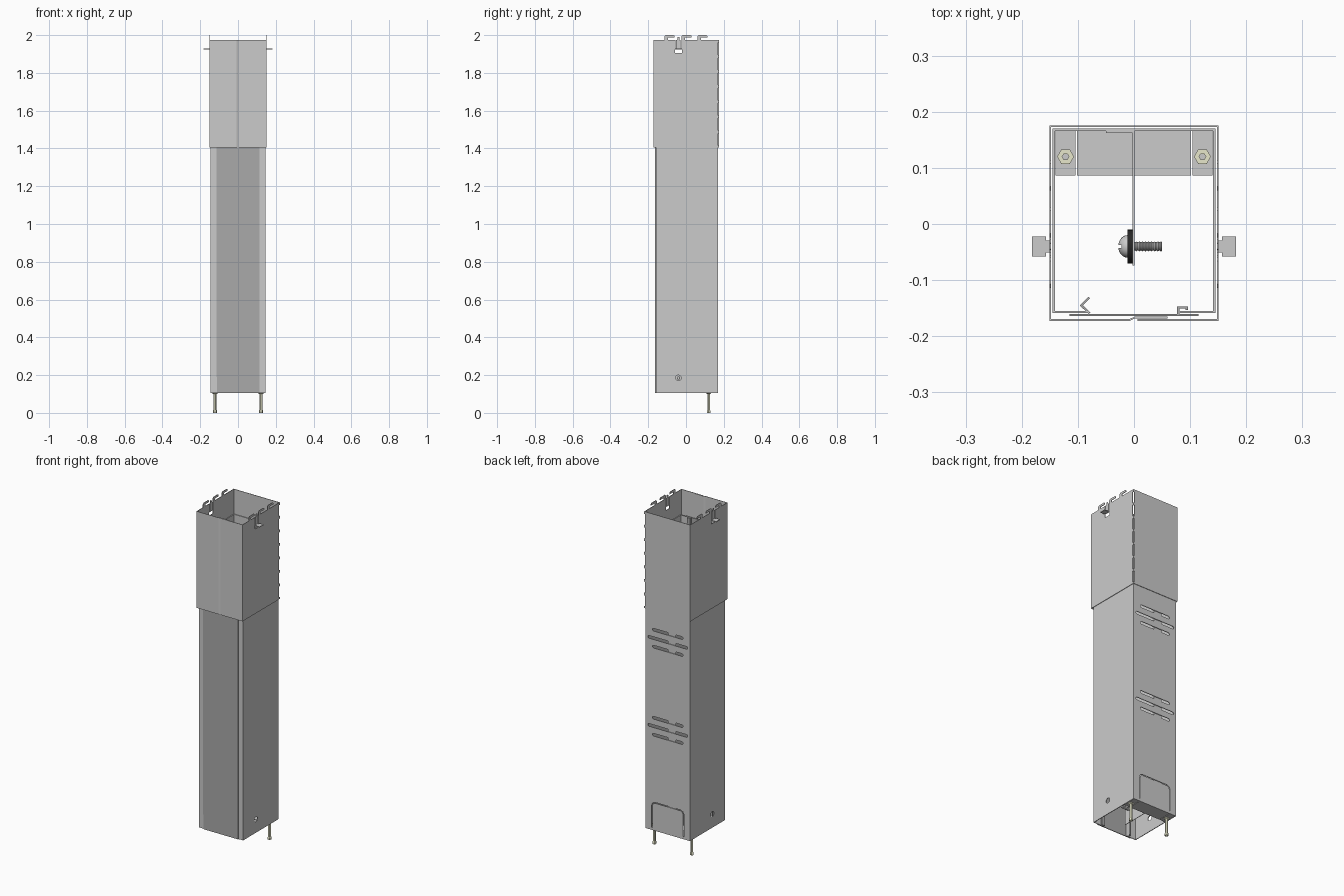
import bpy, bmesh, math
from mathutils import Matrix, Vector

if "Cube" in bpy.data.objects:
    bpy.data.objects.remove(bpy.data.objects["Cube"])


def material(name, rgb):
    m = bpy.data.materials.new(name)
    m.diffuse_color = (*rgb, 1)
    m.use_nodes = True
    m.node_tree.nodes["Principled BSDF"].inputs["Base Color"].default_value = m.diffuse_color
    return m


DARK = material("dark_grey", (0.4, 0.4, 0.4))
BLACK = material("black", (0.02, 0.02, 0.02))
ZINC = material("pale_zinc", (0.8, 0.8, 0.6))


def finish(name, bm, mat=None):
    bmesh.ops.recalc_face_normals(bm, faces=bm.faces)
    me = bpy.data.meshes.new(name)
    bm.to_mesh(me)
    bm.free()
    ob = bpy.data.objects.new(name, me)
    bpy.context.collection.objects.link(ob)
    if mat:
        me.materials.append(mat)
    return ob


def prism(name, pts, depth, matrix=Matrix(), mat=None):
    """Closed 2D outline extruded along local z."""
    bm = bmesh.new()
    f = bm.faces.new([bm.verts.new((x, y, 0)) for x, y in pts])
    r = bmesh.ops.extrude_face_region(bm, geom=[f])
    vs = [v for v in r["geom"] if isinstance(v, bmesh.types.BMVert)]
    bmesh.ops.translate(bm, verts=vs, vec=(0, 0, depth))
    bm.transform(matrix)
    return finish(name, bm, mat)


def ribbon(pts, t):
    """Outline of a bent sheet of thickness t, mitred at each bend."""
    p = [Vector(q) for q in pts]
    left, right = [], []
    for i, q in enumerate(p):
        ns = []
        for a, b in ((i - 1, i), (i, i + 1)):
            if a >= 0 and b < len(p):
                d = (p[b] - p[a]).normalized()
                ns.append(Vector((-d.y, d.x)))
        n = sum(ns, Vector((0, 0))).normalized()
        o = n * (t / 2 / n.dot(ns[0]))
        left.append(tuple(q + o))
        right.append(tuple(q - o))
    return left + right[::-1]


def sheet(name, pts, t, z0, z1, mat=None):
    return prism(name, ribbon(pts, t), z1 - z0, Matrix.Translation((0, 0, z0)), mat)


def box(name, x0, x1, y0, y1, z0, z1, mat=None):
    return prism(name, [(x0, y0), (x1, y0), (x1, y1), (x0, y1)], z1 - z0,
                 Matrix.Translation((0, 0, z0)), mat)


def lathe(name, prof, n, matrix, mat=None, closed=False):
    """Profile of (radius, height) revolved around local z."""
    bm = bmesh.new()
    vs = [bm.verts.new((r, 0, z)) for r, z in prof]
    es = [bm.edges.new(e) for e in zip(vs, vs[1:] + (vs[:1] if closed else []))]
    bmesh.ops.spin(bm, geom=vs + es, cent=(0, 0, 0), axis=(0, 0, 1),
                   angle=math.tau, steps=n, use_merge=False)
    bmesh.ops.remove_doubles(bm, verts=bm.verts, dist=1e-6)
    bm.transform(matrix)
    return finish(name, bm, mat)


def cut(ob, cutters):
    for c in cutters:
        m = ob.modifiers.new("cut", 'BOOLEAN')
        m.operation, m.solver, m.object = 'DIFFERENCE', 'EXACT', c
    dg = bpy.context.evaluated_depsgraph_get()
    me = bpy.data.meshes.new_from_object(ob.evaluated_get(dg))
    ob.modifiers.clear()
    ob.data = me
    for c in cutters:
        bpy.data.objects.remove(c)


XZ = Matrix.Rotation(math.pi / 2, 4, 'X')                      # outline (x, z), depth towards -y
YZ = Matrix(((0, 0, 1, 0), (1, 0, 0, 0), (0, 1, 0, 0), (0, 0, 0, 1)))  # outline (y, z), depth +x
T = 0.004
BOT, TOP = 0.105, 1.83
SY = -0.04                                                     # line of screw, side holes, side tabs


def slot(half, z, r=0.008):
    pts = [(s * (half - r + r * math.sin(a)), z + s * r * math.cos(a))
           for s in (1, -1) for a in [math.pi * k / 6 for k in range(7)]]
    return prism("cutter", pts, 0.04, Matrix.Translation((0, 0.19, 0)) @ XZ)


# Inner channel with front lips, slots, side holes and tab outline in the back
channel = sheet("inner_channel", [(-0.08, -0.157), (-0.143, -0.157), (-0.143, 0.168),
                                  (0.143, 0.168), (0.143, -0.157), (0.08, -0.157)], T, BOT, TOP)
cutters = [slot(h, zc + dz) for zc in (0.72, 1.24, 1.72)
           for h, dz in ((0.10, 0.05), (0.13, 0), (0.10, -0.05))]
ring = [(0.015 * math.cos(a) + SY, 0.015 * math.sin(a) + 0.185)
        for a in [math.tau * k / 16 for k in range(16)]]
cutters.append(prism("cutter", ring, 0.4, Matrix.Translation((-0.2, 0, 0)) @ YZ))
outline = [(-0.103, 0.12), (-0.103, 0.25), (-0.097, 0.264), (-0.083, 0.27),
           (0.083, 0.27), (0.097, 0.264), (0.103, 0.25), (0.103, 0.12)]
cutters.append(prism("cutter", ribbon(outline, 0.005), 0.04,
                     Matrix.Translation((0, 0.19, 0)) @ XZ))
cut(channel, cutters)

# Snap-on front cover with its two inner hooks
cover = box("front_cover", -0.115, 0.115, -0.164, -0.160, BOT, TOP, DARK)
cut(cover, [box("cutter", -0.12, -0.111, -0.2, -0.1, 0.1, 0.19)])
sheet("cover_hook_left", [(-0.079, -0.159), (-0.094, -0.145), (-0.080, -0.131)], T, BOT, TOP, DARK)
sheet("cover_hook_right", [(0.079, -0.160), (0.079, -0.149), (0.094, -0.149), (0.094, -0.153)],
      T, BOT, TOP, DARK)

# Upper sleeve with lapped front seam and perforated back corner
sleeve = sheet("upper_sleeve", [(0.006, -0.171), (0.149, -0.171), (0.149, 0.174), (-0.149, 0.174),
                                (-0.149, -0.171), (-0.008, -0.171), (0.002, -0.1665),
                                (0.06, -0.1665)], 0.003, 1.405, 1.975)
cutters = [box("cutter", 0.144, 0.16, 0.169, 0.18, 1.415 + 0.08 * k, 1.48 + 0.08 * k)
           for k in range(7)]
cutters.append(box("cutter", -0.2, 0.2, SY - 0.018, SY + 0.018, 1.905, 1.925))
cutters += [box("cutter", -0.2, 0.2, y - 0.002, y + 0.002, 1.92, 1.98)
            for y in (SY - 0.014, SY + 0.014)]
cut(sleeve, cutters)

# Hooks on the sleeve rim and outward side tabs
for side, s in (("right", 1), ("left", -1)):
    x0 = 0.1475 if s > 0 else -0.1505
    place = Matrix.Translation((x0, 0, 0)) @ YZ
    for k, y in enumerate((-0.114, -0.024, 0.06)):
        prism(f"rim_hook_{side}_{k}",
              [(y, 1.973), (y, 1.993), (y + 0.007, 2.0), (y + 0.048, 2.0), (y + 0.054, 1.995),
               (y + 0.054, 1.987), (y + 0.02, 1.987), (y + 0.02, 1.973)], 0.003, place)
    prism(f"tab_stem_{side}", [(SY - 0.011, 1.925), (SY + 0.011, 1.925),
                               (SY + 0.005, 1.99), (SY - 0.005, 1.99)], 0.003, place)
    prism(f"side_tab_{side}",
          [(s * 0.149, SY - 0.011), (s * 0.157, SY - 0.011), (s * 0.157, SY - 0.018),
           (s * 0.182, SY - 0.018), (s * 0.182, SY + 0.018), (s * 0.157, SY + 0.018),
           (s * 0.157, SY + 0.011), (s * 0.149, SY + 0.011)], 0.004,
          Matrix.Translation((0, 0, 1.924)))

# Centre divider with a flange along the back wall
sheet("centre_divider", [(-0.05, 0.164), (-0.001, 0.164), (-0.001, -0.074)], 0.003, BOT, TOP)

# Bottom foot plate in three parts, with hollow pins
box("foot_plate", -0.1015, 0.1015, 0.086, 0.168, BOT, BOT + 0.005)
for side, s in (("right", 1), ("left", -1)):
    a, b = sorted((s * 0.1045, s * 0.14))
    box("foot_plate_" + side, a, b, 0.086, 0.166, BOT, BOT + 0.005)
    lathe("foot_pin_" + side,
          [(0.006, 0), (0.011, 0), (0.011, 0.012), (0.008, 0.016), (0.008, 0.1), (0.015, 0.104),
           (0.015, 0.116), (0.006, 0.116)], 6, Matrix.Translation((s * 0.122, 0.12, 0)), ZINC, True)

# Earthing screw with washer on the divider
axis = Matrix.Translation((0, SY, 0.185)) @ Matrix.Rotation(math.pi / 2, 4, 'Y')
thread = [(0, 0.05)]
for k in range(11):
    h = 0.05 - k * 0.0055
    thread += [(0.0075, h), (0.009, h - 0.002), (0.0075, h - 0.004)]
head = [(0.02 * math.cos(a), -0.012 - 0.016 * math.sin(a))
        for a in [math.pi / 2 * k / 6 for k in range(7)]]
head[-1] = (0, -0.028)
screw = lathe("earth_screw", thread + head, 20, axis)
cut(screw, [box("cutter", -0.04, -0.022, SY - 0.003, SY + 0.003, 0.15, 0.22)])
washer = lathe("washer", [(0.006, -0.012), (0.03, -0.012), (0.03, -0.001), (0.006, -0.001)],
               24, axis, BLACK, True)
for ob in (screw, washer):
    bpy.ops.object.select_all(action='DESELECT')
    ob.select_set(True)
    bpy.context.view_layer.objects.active = ob
    bpy.ops.object.shade_smooth_by_angle()
